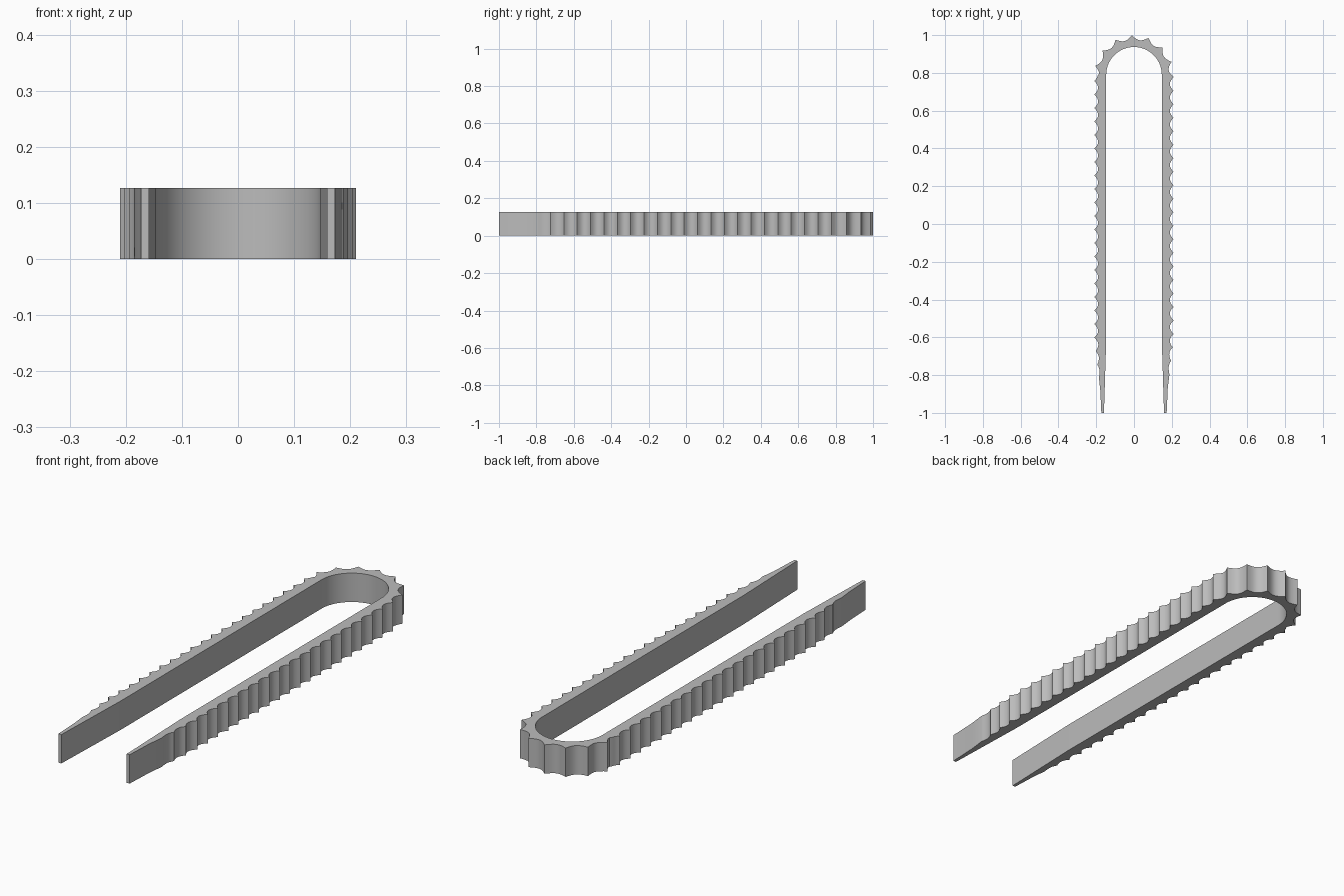
import bpy, bmesh
from math import pi, radians, sin, cos

old = bpy.data.objects.get("Cube")
if old:
    bpy.data.objects.remove(old, do_unlink=True)

HEIGHT = 0.127
CENTRE_Y = 0.79      # centre of the rounded end
R_TIP = 0.21         # radius of the ridge tips
R_IN = 0.147         # radius of the inner wall
PITCH = 0.0715       # ridge spacing on the legs
ARC = pi * R_TIP
STEPS = 8            # segments in each scallop

grey = bpy.data.materials.new("light grey")
grey.use_nodes = True
colour = (0.5, 0.5, 0.5, 1)
grey.diffuse_color = colour
grey.node_tree.nodes["Principled BSDF"].inputs["Base Color"].default_value = colour


def place(s, offset):
    """Point at distance s along the U and offset from its centre line."""
    if s < 0:
        return offset, CENTRE_Y + s
    if s > ARC:
        return -offset, CENTRE_Y - (s - ARC)
    a = s / R_TIP
    return offset * cos(a), CENTRE_Y + offset * sin(a)


def taper(s):
    """0 on the body, rising to 1 at the leg ends."""
    y = place(s, 1)[1]
    return min(1, max(0, (-0.61 - y) / 0.39))


# Ridge tips: right-hand leg, rounded end, then the other leg
tips = [-0.013 - PITCH * k for k in range(22, -1, -1)]
tips += [R_TIP * radians(19 + 24.7 * k) for k in range(7)]
tips += [ARC + 0.033 + PITCH * k for k in range(23)]

# Stations carry the tooth height, from 0 in a valley to 1 on a tip
END = -1 - CENTRE_Y
stations = [(END, 0), (tips[0] - PITCH, 0)]
for a, b in zip(tips, tips[1:]):
    for i in range(STEPS):
        t = i / STEPS
        stations.append((a + (b - a) * t, (2 * t - 1) ** 2))
stations += [(tips[-1], 1), (tips[-1] + PITCH, 0), (ARC - END, 0)]

# Ribbed U-shaped band, four corners per station
bm = bmesh.new()
rings = []
for s, tooth in stations:
    t = taper(s)
    depth = 0.025 if 0 <= s <= ARC else 0.02
    outer = R_TIP - depth - 0.017 * t + depth * tooth * max(0, 1 - 1.5 * t)
    inner = R_IN + 0.012 * t
    po, pi_ = place(s, outer), place(s, inner)
    rings.append([bm.verts.new((*p, z)) for p, z in
                  ((po, 0), (po, HEIGHT), (pi_, HEIGHT), (pi_, 0))])
for a, b in zip(rings, rings[1:]):
    for i in range(4):
        j = (i + 1) % 4
        bm.faces.new((a[i], a[j], b[j], b[i]))
bm.faces.new(rings[0])
bm.faces.new(rings[-1])
bmesh.ops.recalc_face_normals(bm, faces=bm.faces)

mesh = bpy.data.meshes.new("ribbed_band")
bm.to_mesh(mesh)
bm.free()
mesh.materials.append(grey)
band = bpy.data.objects.new("ribbed_band", mesh)
bpy.context.collection.objects.link(band)
bpy.ops.object.select_all(action="DESELECT")
band.select_set(True)
bpy.context.view_layer.objects.active = band
bpy.ops.object.shade_smooth_by_angle(angle=radians(30))
